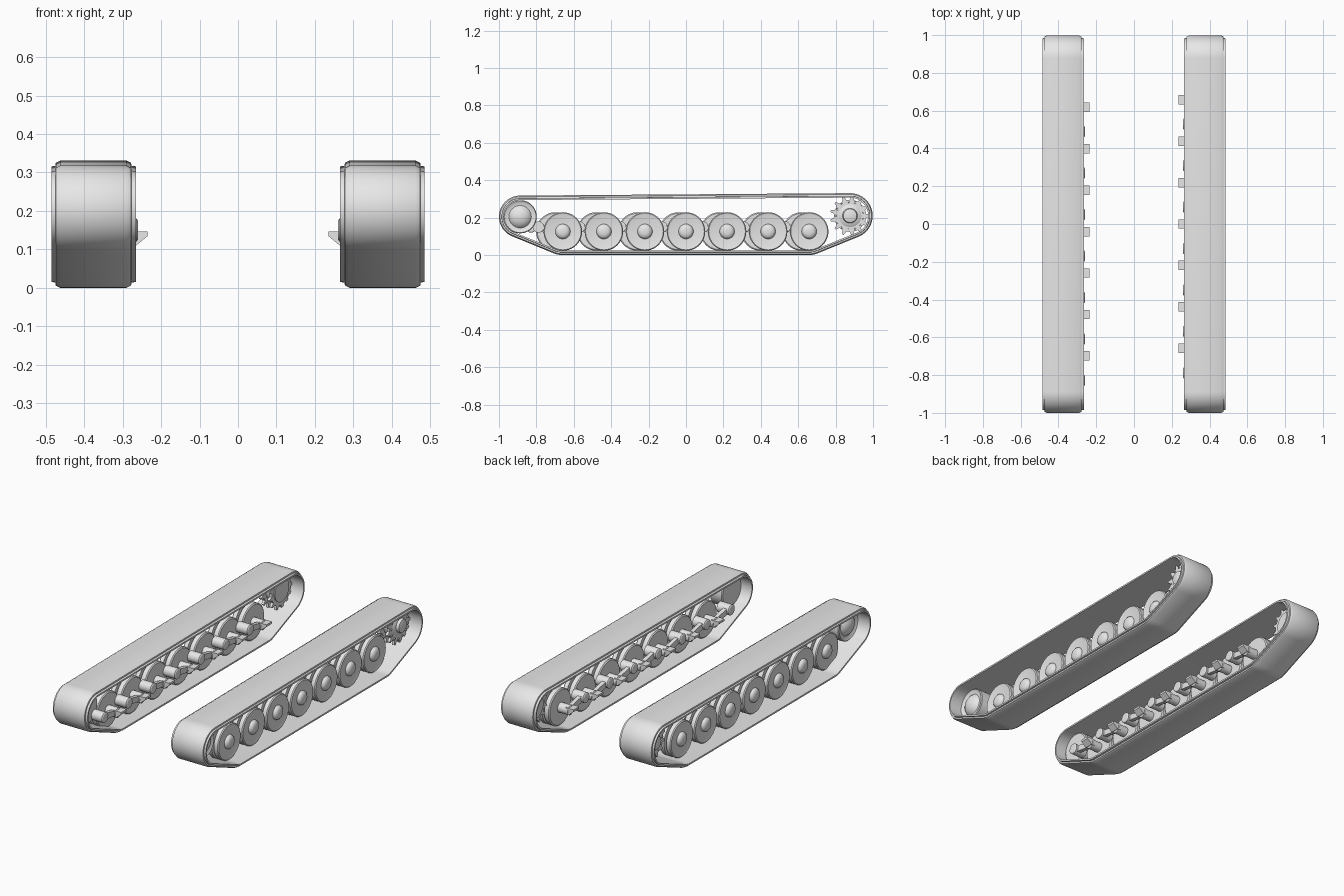
import bpy, bmesh, math
from mathutils import Vector
from mathutils.geometry import convex_hull_2d

cube = bpy.data.objects.get("Cube")
if cube:
    bpy.data.objects.remove(cube, do_unlink=True)

GREY = bpy.data.materials.new("plain_grey")
GREY.use_nodes = True
GREY.diffuse_color = (0.8, 0.8, 0.8, 1)
GREY.node_tree.nodes["Principled BSDF"].inputs["Base Color"].default_value = (0.8, 0.8, 0.8, 1)


def finish(name, rings, side, closed_path, capped):
    """Skin a list of equal rings of points; side mirrors the part in x."""
    bm = bmesh.new()
    rows = [[bm.verts.new((side * p[0], p[1], p[2])) for p in ring] for ring in rings]
    count = len(rows[0])
    last = len(rows) if closed_path else len(rows) - 1
    for i in range(last):
        a, b = rows[i], rows[(i + 1) % len(rows)]
        for j in range(count):
            k = (j + 1) % count
            bm.faces.new((a[j], a[k], b[k], b[j]))
    if capped:
        bm.faces.new(rows[0])
        bm.faces.new(rows[-1])
    bmesh.ops.recalc_face_normals(bm, faces=bm.faces)
    mesh = bpy.data.meshes.new(name)
    bm.to_mesh(mesh)
    bm.free()
    mesh.materials.append(GREY)
    mesh.polygons.foreach_set("use_smooth", [True] * len(mesh.polygons))
    mesh.set_sharp_from_angle(angle=math.radians(32))
    obj = bpy.data.objects.new(name, mesh)
    bpy.context.collection.objects.link(obj)
    return obj


def circle(x, y, z, r, n):
    steps = [math.tau * i / n for i in range(n)]
    return [(x, y + r * math.cos(a), z + r * math.sin(a)) for a in steps]


def lathe(name, profile, y, z, side, n=40):
    """Turn (x, radius) points around an axle along x."""
    return finish(name, [circle(x, y, z, r, n) for x, r in profile], side, False, True)


def prism(name, outline, x0, x1, side):
    """Extrude a (y, z) outline along x."""
    return finish(name, [[(x, y, z) for y, z in outline] for x in (x0, x1)], side, False, True)


# Shared layout: idler, sprocket and road wheel centres in (y, z)
IDLER, SPROCKET = (-0.887, 0.205), (0.877, 0.21)
WHEEL_Z = 0.126
WHEEL_STEP = 0.2195

# Track path: hull around the end wheels and the outermost road wheels
GUIDES = [(*IDLER, 0.113), (*SPROCKET, 0.121), (-0.66, 0.125, 0.125), (0.657, 0.125, 0.125)]
samples = []
for cy, cz, r in GUIDES:
    for i in range(64):
        a = math.tau * i / 64
        samples.append((cy, cz, r, math.cos(a), math.sin(a)))
hull = convex_hull_2d([Vector((c + r * u, d + r * v)) for c, d, r, u, v in samples])
PATH = [samples[i] for i in hull]

# Track section as (x, depth below the outer surface)
BELT = [(0.29, 0), (0.462, 0), (0.474, 0.006), (0.475, 0.014), (0.485, 0.015), (0.485, 0.024),
        (0.265, 0.024), (0.265, 0.015), (0.277, 0.014), (0.278, 0.006)]

# Turned profiles as (x, radius)
ROAD_WHEEL = [(0.335, 0.03), (0.335, 0.097), (0.34, 0.103), (0.366, 0.103), (0.368, 0.085),
              (0.378, 0.085), (0.38, 0.103), (0.403, 0.103), (0.408, 0.098), (0.405, 0.085),
              (0.402, 0.04), (0.412, 0.037), (0.42, 0.028), (0.423, 0.012)]
IDLER_WHEEL = [(0.33, 0.03), (0.33, 0.083), (0.335, 0.089), (0.405, 0.089), (0.41, 0.085),
               (0.403, 0.072), (0.402, 0.06), (0.412, 0.052), (0.422, 0.038), (0.428, 0.02),
               (0.43, 0.005)]
SPROCKET_HUB = [(0.335, 0.04), (0.335, 0.065), (0.405, 0.065), (0.415, 0.05), (0.417, 0.04),
                (0.432, 0.036), (0.437, 0.02)]


def gear_outline(teeth, root, tip):
    points = []
    for i in range(teeth):
        for shift, r in ((-0.27, root), (-0.09, tip), (0.09, tip), (0.27, root)):
            a = math.tau * (i + shift) / teeth
            points.append((SPROCKET[0] + r * math.cos(a), SPROCKET[1] + r * math.sin(a)))
    return points


def swing_arm(tag, y, side):
    """Arm from a road wheel axle to its pivot, with a wedge bracket."""
    py, pz = y - 0.13, 0.15
    lathe("axle_" + tag, [(0.268, 0.022), (0.272, 0.028), (0.337, 0.028)], y, WHEEL_Z, side, 20)
    lathe("pivot_" + tag, [(0.26, 0.024), (0.264, 0.03), (0.337, 0.03)], py, pz, side, 20)
    along = Vector((y - py, WHEEL_Z - pz)).normalized()
    up = Vector((-along.y, along.x))
    a, b = Vector((py, pz)), Vector((y, WHEEL_Z))
    prism("arm_" + tag, [a - up * 0.018, b - up * 0.014, b + up * 0.014, a + up * 0.018],
          0.275, 0.298, side)
    wedge = [(0.235, 0.135), (0.235, 0.147), (0.285, 0.147), (0.285, 0.11), (0.265, 0.11)]
    finish("bracket_" + tag, [[(x, y + dy, z) for x, z in wedge] for dy in (-0.025, 0.025)],
           side, False, True)


for label, side, shift in (("left", 1, 0), ("right", -1, -0.04)):
    # Track belt
    belt = [[(x, cy + (r - d) * u, cz + (r - d) * v) for x, d in BELT] for cy, cz, r, u, v in PATH]
    finish("track_" + label, belt, side, True, False)

    # Front idler
    lathe("idler_" + label, IDLER_WHEEL, *IDLER, side)

    # Rear drive sprocket with two toothed rings and bolts
    lathe("sprocket_hub_" + label, SPROCKET_HUB, *SPROCKET, side)
    for ring, x in (("inner", 0.34), ("outer", 0.392)):
        prism(f"sprocket_{ring}_{label}", gear_outline(13, 0.086, 0.107), x, x + 0.016, side)
    for i in range(13):
        a = math.tau * (i + 0.5) / 13
        y, z = SPROCKET[0] + 0.075 * math.cos(a), SPROCKET[1] + 0.075 * math.sin(a)
        lathe(f"sprocket_bolt_{label}_{i + 1}", [(0.406, 0.006), (0.414, 0.005)], y, z, side, 8)

    # Seven road wheels and their swing arms
    for i in range(-3, 4):
        y = i * WHEEL_STEP + shift
        tag = f"{label}_{i + 4}"
        lathe("road_wheel_" + tag, ROAD_WHEEL, y, WHEEL_Z, side)
        swing_arm(tag, y, side)
